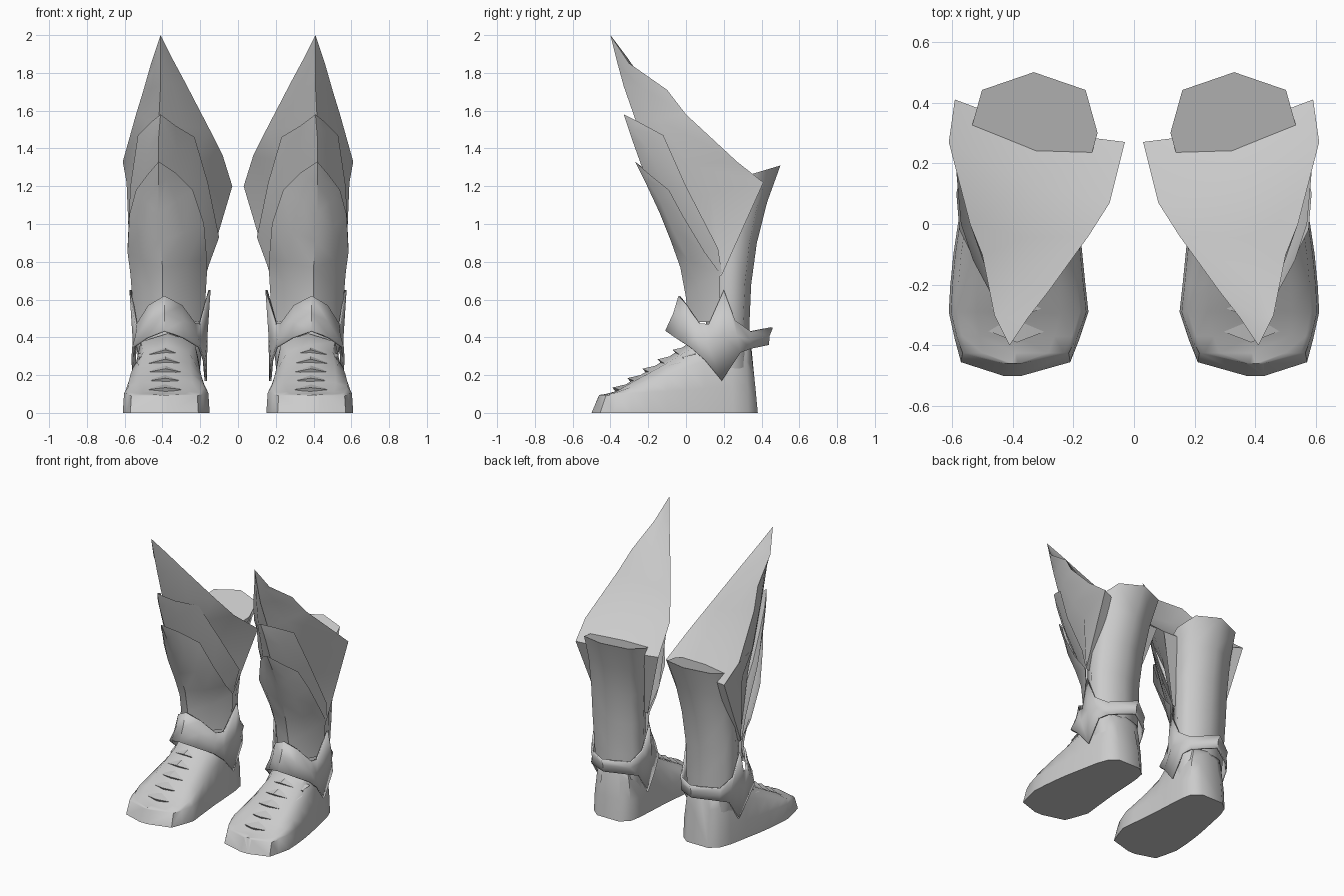
import bpy, bmesh, math
from mathutils import Vector as V

if "Cube" in bpy.data.objects:
    bpy.data.objects.remove(bpy.data.objects["Cube"])


def skin(name, rows, closed=False, caps=False, crease=30):
    """Skin rows of points into a surface and mirror it to the other leg."""
    bm = bmesh.new()
    grid = [[bm.verts.new(p) for p in r] for r in rows]
    n = len(rows[0])
    for a, b in zip(grid, grid[1:]):
        for i in range(n if closed else n - 1):
            j = (i + 1) % n
            bm.faces.new((a[i], a[j], b[j], b[i]))
    if caps:
        bm.faces.new(grid[0])
        bm.faces.new(grid[-1])
    bmesh.ops.remove_doubles(bm, verts=bm.verts, dist=0.0005)
    bmesh.ops.recalc_face_normals(bm, faces=bm.faces)
    me = bpy.data.meshes.new(name)
    bm.to_mesh(me)
    bm.free()
    ob = bpy.data.objects.new(name, me)
    bpy.context.collection.objects.link(ob)
    ob.modifiers.new("other_leg", 'MIRROR')
    bpy.ops.object.select_all(action='DESELECT')
    ob.select_set(True)
    bpy.context.view_layer.objects.active = ob
    bpy.ops.object.shade_smooth_by_angle(angle=math.radians(crease))
    return ob


def bulged(a, b, k):
    """Midpoint of a and b pushed away from the leg axis."""
    m = (a + b) / 2
    out = V((m.x - 0.37, m.y - 0.22, 0)).normalized()
    return m + out * (a - b).length * k


def plate(name, ridge, outer, inner, k, lid=False):
    rows = []
    for r, o, i in zip(map(V, ridge), map(V, outer), map(V, inner)):
        row = [i, bulged(r, i, k), r, bulged(r, o, k), o]
        if lid:
            row.append((o + i) / 2 - V((0, 0.06, 0.05)) * (o - i).length)
        rows.append(row)
    return skin(name, rows, closed=lid)


# Tall knee plate with a closed sloping back
tip = (.41, -.40, 2.0)
plate("knee_plate",
      [tip, (.41, -.36, 1.84), (.41, -.33, 1.73), (.42, -.26, 1.53), (.42, -.19, 1.3), (.42, -.11, 1.1), (.40, .04, .62)],
      [tip, (.46, -.30, 1.85), (.50, -.10, 1.71), (.54, 0, 1.58), (.61, .27, 1.33), (.59, .41, 1.22), (.57, .19, .73)],
      [tip, (.35, -.31, 1.88), (.28, -.22, 1.75), (.15, -.04, 1.50), (.08, .07, 1.36), (.03, .27, 1.20), (.17, .19, .73)],
      .07, lid=True)

# Two overlapping shin plates
tip = (.41, -.33, 1.58)
plate("middle_shin_plate",
      [tip, (.42, -.29, 1.46), (.42, -.24, 1.32), (.42, -.16, 1.13), (.40, -.05, .88), (.40, .02, .62)],
      [tip, (.46, -.25, 1.54), (.53, -.12, 1.47), (.57, 0, 1.2), (.585, .17, .87), (.57, .19, .74)],
      [tip, (.33, -.25, 1.52), (.23, -.12, 1.46), (.16, 0, 1.22), (.10, .16, .93), (.17, .19, .74)],
      .095)
tip = (.42, -.27, 1.33)
plate("lower_shin_plate",
      [tip, (.42, -.21, 1.21), (.42, -.14, 1.06), (.41, -.08, .91), (.40, -.03, .77), (.40, 0, .61), (.40, .01, .48)],
      [tip, (.48, -.19, 1.26), (.54, -.09, 1.18), (.575, -.02, 1.05), (.585, .10, .85), (.57, .18, .74), (.55, .18, .48)],
      [tip, (.33, -.19, 1.27), (.24, -.09, 1.18), (.18, -.02, 1.0), (.165, .10, .82), (.165, .18, .73), (.18, .18, .48)],
      .125)

# Calf tube: z, centre x, centre y, radius x, radius y, tilt
rings = [(.15, .36, .22, .15, .12, 0), (.45, .365, .22, .185, .115, 0), (.68, .37, .23, .19, .115, 0),
         (.9, .36, .24, .195, .135, 0), (1.1, .345, .26, .20, .17, .1), (1.25, .33, .30, .21, .20, .3)]
rows = []
for z, cx, cy, rx, ry, tilt in rings:
    row = []
    for i in range(8):
        a = math.tau * i / 8
        dy, sx = ry * math.cos(a), math.sin(a)
        row.append((cx + rx * math.copysign(abs(sx) ** .6, sx), cy + dy, z + tilt * dy))
    rows.append(row)
skin("calf", rows, closed=True, caps=True, crease=62)

# Foot, cross-sections from toe to heel: y, top lean, left, right, side height, top height
stations = [(-.50, .04, .37, .43, .085, .095), (-.455, .03, .21, .57, .09, .10), (-.38, .01, .18, .59, .10, .115),
            (-.29, 0, .15, .61, .105, .17), (-.20, 0, .16, .605, .11, .225), (-.10, 0, .17, .595, .115, .29),
            (0, 0, .18, .58, .12, .36), (.10, 0, .185, .56, .13, .42), (.25, -.01, .195, .53, .14, .42),
            (.33, -.01, .21, .50, .145, .40), (.38, -.035, .27, .44, .15, .36)]
rows = []
for y, lean, l, r, hs, ht in stations:
    w, t, rise = r - l, y + lean, ht - hs
    side = y + lean * (.4 if y > 0 else 1)
    left = [(0, 0, y), (.015, hs, side), (.06, hs + .5 * rise, t), (.2 if y < .05 else .12, hs + .85 * rise, t)]
    rows.append([(l + f * w, yy, z) for f, z, yy in left] + [((l + r) / 2, t, ht)]
                + [(r - f * w, yy, z) for f, z, yy in reversed(left)])
skin("foot", rows, closed=True, caps=True, crease=50)

# Overlapping chevron scales on the instep
for k in range(5):
    y, z, drop, c = -.38 + .08 * k, .130 + .05 * k, .012 + .006 * k, .385
    skin("instep_scale", [
        [(c - .14, y + .05, z - drop - .02), (c, y + .01, z - .02), (c + .14, y + .05, z - drop - .02)],
        [(c - .14, y + .045, z - drop), (c, y - .01, z + .004), (c + .14, y + .045, z - drop)],
        [(c - .15, y + .11, z - drop + .015), (c, y + .10, z + .03), (c + .15, y + .11, z - drop + .015)]])

# Flared ankle guard: centre x, then half width, y, z of the top and bottom edges
half = [(.39, 0, -.04, .62, 0, -.11, .435), (.385, .09, 0, .57, .10, -.06, .40), (.38, .155, .07, .475, .18, .02, .35),
        (.37, .175, .12, .47, .195, .10, .28), (.36, .215, .20, .65, .195, .19, .17), (.36, .20, .26, .49, .19, .29, .32),
        (.355, .16, .345, .43, .155, .345, .34), (.35, 0, .46, .45, 0, .44, .36)]
top, mid, low = [], [], []
for s, part in ((1, half), (-1, half[-2:0:-1])):
    for cx, dt, yt, zt, db, yb, zb in part:
        t, b = V((cx + s * dt, yt, zt)), V((cx + s * db, yb, zb))
        top.append(t)
        low.append(b)
        m = (t + b) / 2
        mid.append(m + V((m.x - .37, m.y - .17, 0)) * -.03)
guard = skin("ankle_guard", [top, mid, low], closed=True, crease=45)
sol = guard.modifiers.new("thickness", 'SOLIDIFY')
sol.thickness = .012
